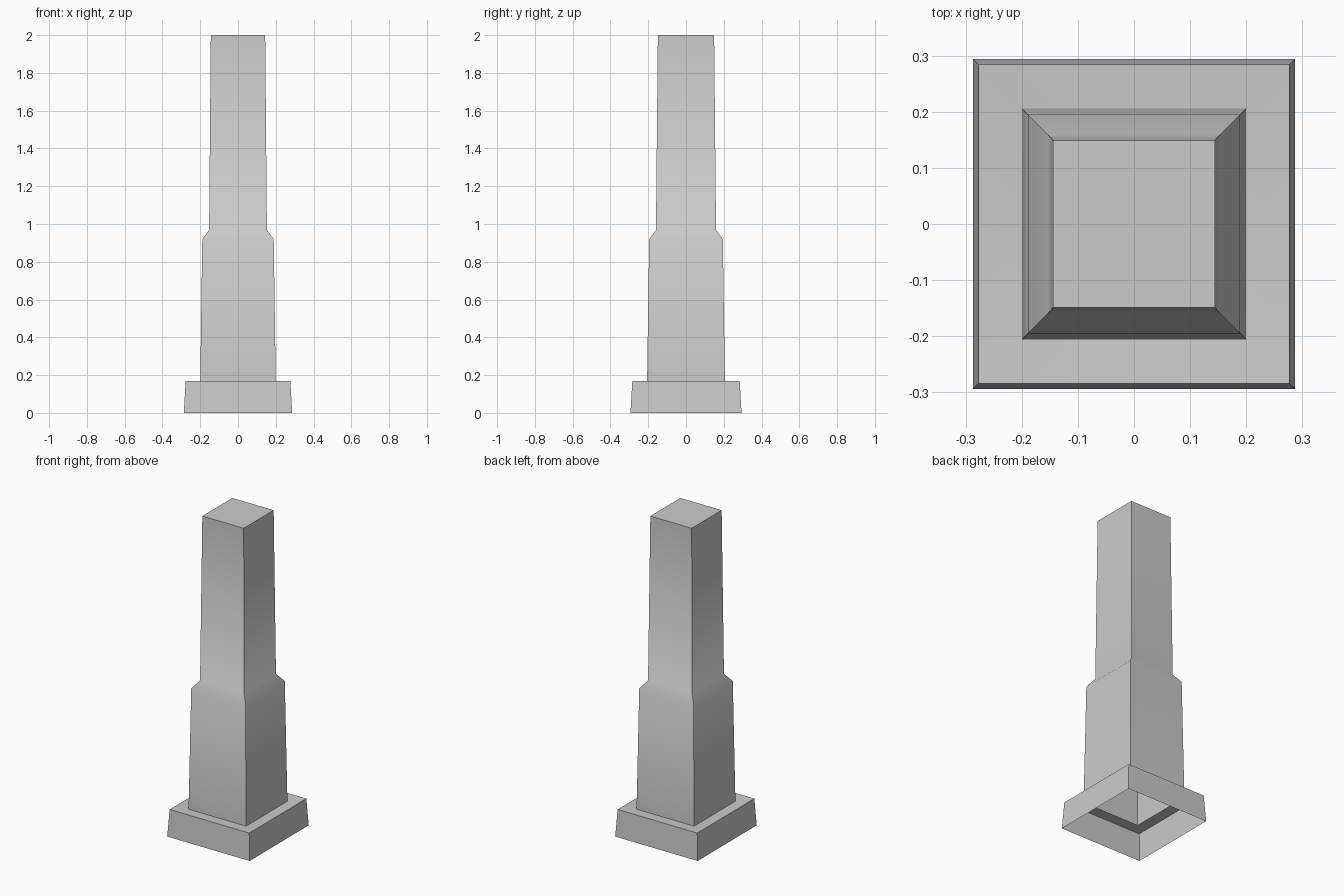
import bpy, bmesh, math

if "Cube" in bpy.data.objects:
    bpy.data.objects.remove(bpy.data.objects["Cube"])

# Cross-sections from bottom to top: (half width x, half depth y, height z)
PROFILE = [
    (0.287, 0.294, 0.0),     # plinth foot (open underneath)
    (0.277, 0.284, 0.169),   # plinth rim
    (0.200, 0.206, 0.162),   # ledge, dipping slightly to the shaft
    (0.189, 0.195, 0.92),    # lower shaft
    (0.153, 0.159, 0.968),   # sloped shoulder
    (0.144, 0.149, 2.0),     # upper shaft
]


def ring(bm, hx, hy, z):
    return [bm.verts.new((sx * hx, sy * hy, z))
            for sx, sy in ((-1, -1), (1, -1), (1, 1), (-1, 1))]


# Hollow stepped pillar, lofted ring by ring
bm = bmesh.new()
rings = [ring(bm, *section) for section in PROFILE]
for low, high in zip(rings, rings[1:]):
    for i in range(4):
        j = (i + 1) % 4
        bm.faces.new((low[i], low[j], high[j], high[i]))

# Flat cap
bm.faces.new(rings[-1])

mesh = bpy.data.meshes.new("pillar")
bm.to_mesh(mesh)
bm.free()
pillar = bpy.data.objects.new("pillar", mesh)
bpy.context.collection.objects.link(pillar)

# Smooth along the shaft, sharp at the corners and steps
mesh.shade_smooth()
mesh.set_sharp_from_angle(angle=math.radians(45))
